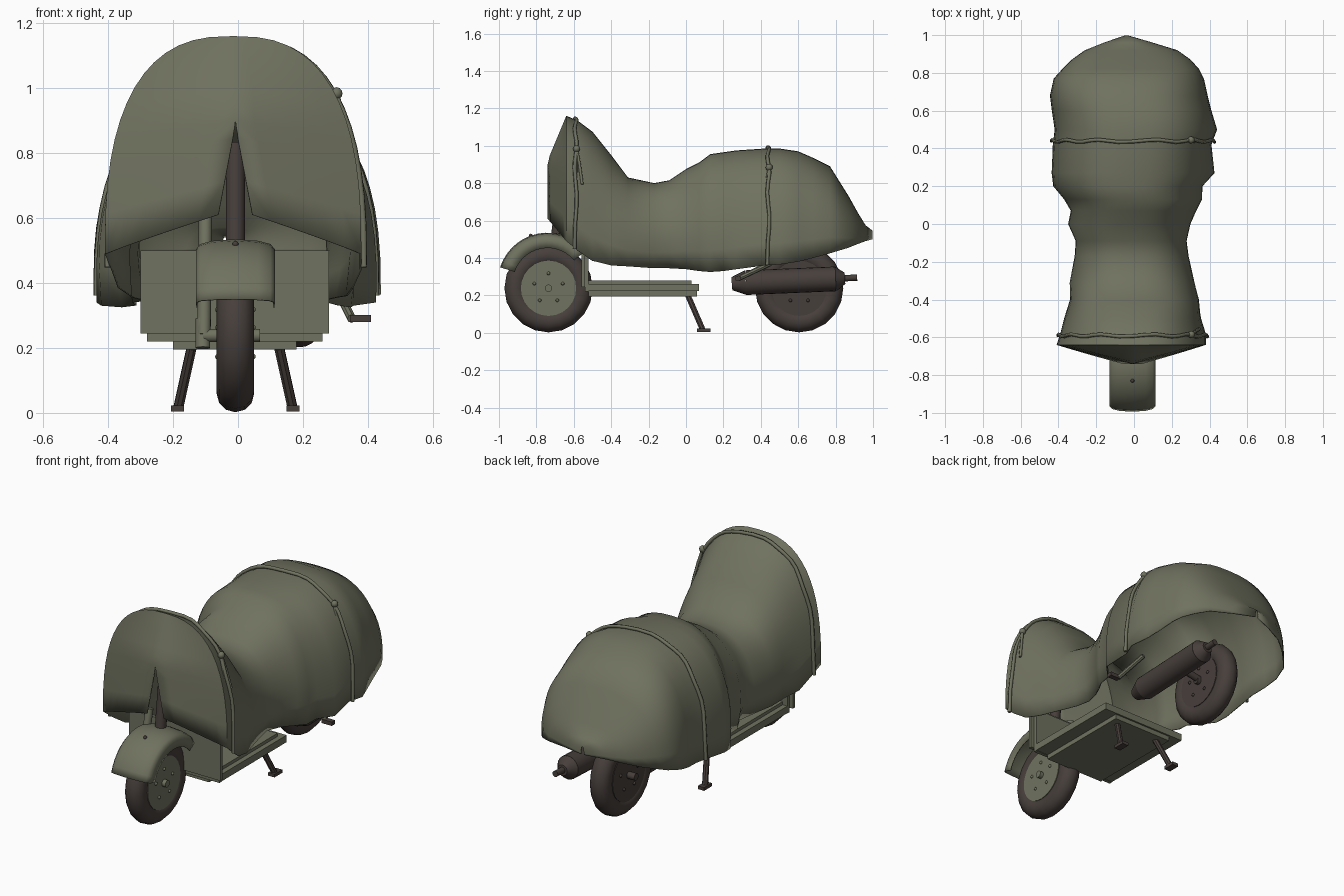
import bpy, bmesh, math
from mathutils import Vector

if "Cube" in bpy.data.objects:
    bpy.data.objects.remove(bpy.data.objects["Cube"])

C = -0.008  # slight sideways offset of the machine


def material(name, rgb):
    m = bpy.data.materials.new(name)
    m.diffuse_color = (*rgb, 1)
    m.use_nodes = True
    m.node_tree.nodes["Principled BSDF"].inputs["Base Color"].default_value = m.diffuse_color
    return m


OLIVE = material("olive green", (0.162, 0.168, 0.115))
DARK = material("dark brown grey", (0.062, 0.049, 0.044))


def finish(ob, name, mat, angle=40):
    ob.name = name
    ob.data.materials.clear()
    ob.data.materials.append(mat)
    bpy.ops.object.select_all(action='DESELECT')
    ob.select_set(True)
    bpy.context.view_layer.objects.active = ob
    bpy.ops.object.shade_smooth_by_angle(angle=math.radians(angle))
    return ob


def from_bmesh(bm, name, mat, angle=40, thick=0):
    bmesh.ops.remove_doubles(bm, verts=bm.verts, dist=0.0005)
    bmesh.ops.recalc_face_normals(bm, faces=bm.faces)
    me = bpy.data.meshes.new(name)
    bm.to_mesh(me)
    bm.free()
    ob = bpy.data.objects.new(name, me)
    bpy.context.collection.objects.link(ob)
    finish(ob, name, mat, angle)
    if thick:
        mod = ob.modifiers.new("thickness", 'SOLIDIFY')
        mod.thickness = thick
    return ob


def box(name, x, y, z, mat=OLIVE):
    lo, hi = Vector((x[0], y[0], z[0])), Vector((x[1], y[1], z[1]))
    bpy.ops.mesh.primitive_cube_add(size=1, location=(lo + hi) / 2)
    ob = bpy.context.object
    ob.scale = hi - lo
    return finish(ob, name, mat)


def rod(name, a, b, r, mat, r2=None, n=14):
    a, b = Vector(a), Vector(b)
    d = b - a
    bpy.ops.mesh.primitive_cone_add(vertices=n, radius1=r, radius2=r if r2 is None else r2,
                                    depth=d.length, location=(a + b) / 2)
    ob = bpy.context.object
    ob.rotation_euler = d.to_track_quat('Z', 'Y').to_euler()
    return finish(ob, name, mat)


def ball(name, loc, r, mat=OLIVE):
    bpy.ops.mesh.primitive_uv_sphere_add(segments=10, ring_count=6, radius=r, location=loc)
    return finish(bpy.context.object, name, mat, 80)


def tube(name, pts, r, mat=OLIVE):
    cu = bpy.data.curves.new(name, 'CURVE')
    cu.dimensions = '3D'
    cu.bevel_depth = r
    cu.bevel_resolution = 1
    cu.use_fill_caps = True
    s = cu.splines.new('POLY')
    s.points.add(len(pts) - 1)
    for p, q in zip(s.points, pts):
        p.co = (*q, 1)
        p.radius = 1
    cu.materials.append(mat)
    ob = bpy.data.objects.new(name, cu)
    bpy.context.collection.objects.link(ob)
    return ob


def grid(bm, rows):
    vs = [[bm.verts.new(p) for p in row] for row in rows]
    for a, b in zip(vs, vs[1:]):
        for i in range(len(a) - 1):
            bm.faces.new((a[i], a[i + 1], b[i + 1], b[i]))


# Tarpaulin: y, top z, bottom z, left x, right x
STATIONS = [
    (-.64, 1.16, .49, -.41, .38), (-.58, 1.135, .44, -.39, .38), (-.50, 1.075, .385, -.37, .355),
    (-.40, .95, .36, -.345, .35), (-.31, .83, .355, -.35, .33), (-.17, .80, .345, -.325, .30),
    (-.09, .815, .345, -.32, .29), (0, .875, .34, -.36, .31), (.07, .91, .33, -.345, .34),
    (.13, .955, .325, -.38, .37), (.20, .965, .33, -.435, .37), (.27, .975, .34, -.44, .43),
    (.42, .985, .36, -.43, .41), (.50, .985, .365, -.42, .44), (.60, .97, .38, -.435, .41),
    (.68, .935, .40, -.445, .39), (.77, .89, .425, -.425, .37), (.82, .81, .44, -.38, .345),
    (.87, .73, .455, -.33, .30), (.92, .64, .475, -.26, .23), (.96, .575, .49, -.16, .10),
    (.998, .545, .50, -.05, -.03)]
N = 14


def at(y):
    for a, b in zip(STATIONS, STATIONS[1:]):
        if y <= b[0]:
            t = (y - a[0]) / (b[0] - a[0])
            return [p + (q - p) * t for p, q in zip(a, b)]
    return STATIONS[-1]


def section(st, grow=0.0):
    """Superellipse arch from left hem over the top to right hem."""
    y, zt, zb, xl, xr = st
    mid = (xl + xr) / 2
    w = (xr - xl) / 2 + grow
    tuck = 0.14 * max(0, 1 - abs(y + .1) / .4)
    pts = []
    for i in range(-N, N + 1):
        th = abs(i) / N * math.pi / 2
        s = abs(math.sin(th)) ** (2 / 2.6)
        c = max(0, math.cos(th)) ** (2 / 2.6)
        x = w * s * (1 - tuck * max(0, 1 - c * 2) ** 2)
        pts.append(Vector((mid + math.copysign(x, i), y, zb + (zt + grow - zb) * c)))
    return pts


bm = bmesh.new()
grid(bm, [section(s) for s in STATIONS])
# Front panel, two halves meeting above a wedge-shaped slit
rim = section(STATIONS[0])
for side in (-1, 1):
    rows = []
    for k in range(N + 1):
        p = rim[N + side * k]
        f = (p.z - .49) / .67
        row = []
        for j in range(7):
            u = j / 6
            z0 = .49 + .12 * (1 - u)
            z = z0 + f * (1.16 - z0)
            inner = C + side * .055 * max(0, (.89 - z) / .29)
            lean = .10 * (1 - u) * min(1, max(0, (1.16 - z) / .24))
            row.append((inner + (p.x - inner) * u, -.64 - lean, z))
        rows.append(row)
    grid(bm, rows)
from_bmesh(bm, "tarpaulin_cover", OLIVE, 50, 0.006)

# Tie ropes with knots and hanging tails
for n, (y, kz) in enumerate(((-.59, 1.0), (.44, .87))):
    pts = section(at(y), 0.008)
    pts = [p + Vector((0, .006 * math.sin(i * 1.3), 0)) for i, p in enumerate(pts)]
    tube(f"tie_rope_{n}", pts, .010)
    k = min(pts[N + 1:], key=lambda p: abs(p.z - kz)) + Vector((.008, 0, 0))
    ball(f"rope_knot_{n}", k, .019)
    for j, dy in enumerate((-.028, 0, .03)):
        tube(f"rope_tail_{n}_{j}", [k, k + Vector((.02, dy * .5, -.08)),
                                   k + Vector((.042, dy, -.19))], .008)

# Wheels
for name, y, hubmat in (("front", -.735, OLIVE), ("rear", .605, DARK)):
    bpy.ops.mesh.primitive_torus_add(major_segments=20, minor_segments=12, major_radius=.178,
                                     minor_radius=.058, location=(C, y, .238),
                                     rotation=(0, math.pi / 2, 0))
    finish(bpy.context.object, name + "_tyre", DARK, 60)
    rod(name + "_hub", (C - .053, y, .238), (C + .053, y, .238), .148, hubmat, n=24)
    rod(name + "_axle", (C - .1, y, .238), (C + .075, y, .238), .02, hubmat)
    for i in range(5):
        a = math.pi / 2 + i * math.tau / 5
        for s in (-1, 1):
            ball(f"{name}_bolt_{i}", (C + s * .054, y + .08 * math.cos(a), .238 + .08 * math.sin(a)),
                 .009, hubmat)

# Front mudguard swept around the wheel
bm = bmesh.new()
prof = [(-.122, .185), (-.122, .235), (-.108, .252), (-.07, .262), (0, .267),
        (.07, .262), (.108, .252), (.122, .235), (.122, .185)]
rows = []
for i in range(15):
    a = math.radians(162 - i * 122 / 14)
    rows.append([(C + x, -.74 + r * math.cos(a), .268 + r * math.sin(a)) for x, r in prof])
grid(bm, rows)
from_bmesh(bm, "front_mudguard", OLIVE, 50, 0.006)
ball("mudguard_bolt", (C, -.83, .52), .010, DARK)

# Steering column and front fork
rod("steering_column", (C, -.69, .53), (C, -.655, .83), .03, DARK)
rod("fork_tube", (-.10, -.66, .60), (-.105, -.735, .24), .021, OLIVE)
rod("fork_damper", (-.108, -.735, .20), (-.108, -.72, .29), .023, OLIVE)

# Leg shield and floorboard layers
box("leg_shield", (-.30, .28), (-.56, -.54), (.245, .50))
box("leg_shield_panel", (-.28, .26), (-.54, -.52), (.22, .48))
box("floor_mat", (-.25, .23), (-.52, .03), (.262, .28))
box("floorboard", (-.28, .26), (-.54, .07), (.222, .262))
box("floor_underframe", (-.20, .18), (-.52, .06), (.195, .222))

# Kickstand
for s, side in ((-1, "left"), (1, "right")):
    x = C + s * .135
    rod(f"kickstand_leg_{side}", (x, .01, .2), (C + s * .176, .09, .015), .016, DARK, n=8)
    fx = C + s * .178
    box(f"kickstand_foot_{side}", (fx - .02, fx + .02), (.06, .13), (.004, .022), DARK)

# Exhaust: silencer body, tapered ends and tailpipe
X = .19
rod("silencer_body", (X, .32, .268), (X, .80, .288), .066, DARK, n=20)
rod("silencer_front", (X, .32, .268), (X, .245, .262), .066, DARK, .035, n=20)
rod("silencer_back", (X, .80, .288), (X, .85, .291), .066, DARK, .03, n=20)
rod("tailpipe", (X, .84, .291), (X, .915, .295), .017, DARK)
rod("exhaust_bracket", (C, .605, .238), (X, .605, .28), .02, DARK)

# Kick-start lever and pedal
rod("kick_lever", (.35, .28, .29), (.31, .45, .37), .014, OLIVE, n=8)
box("kick_pedal", (.345, .41), (.265, .295), (.28, .302), DARK)
